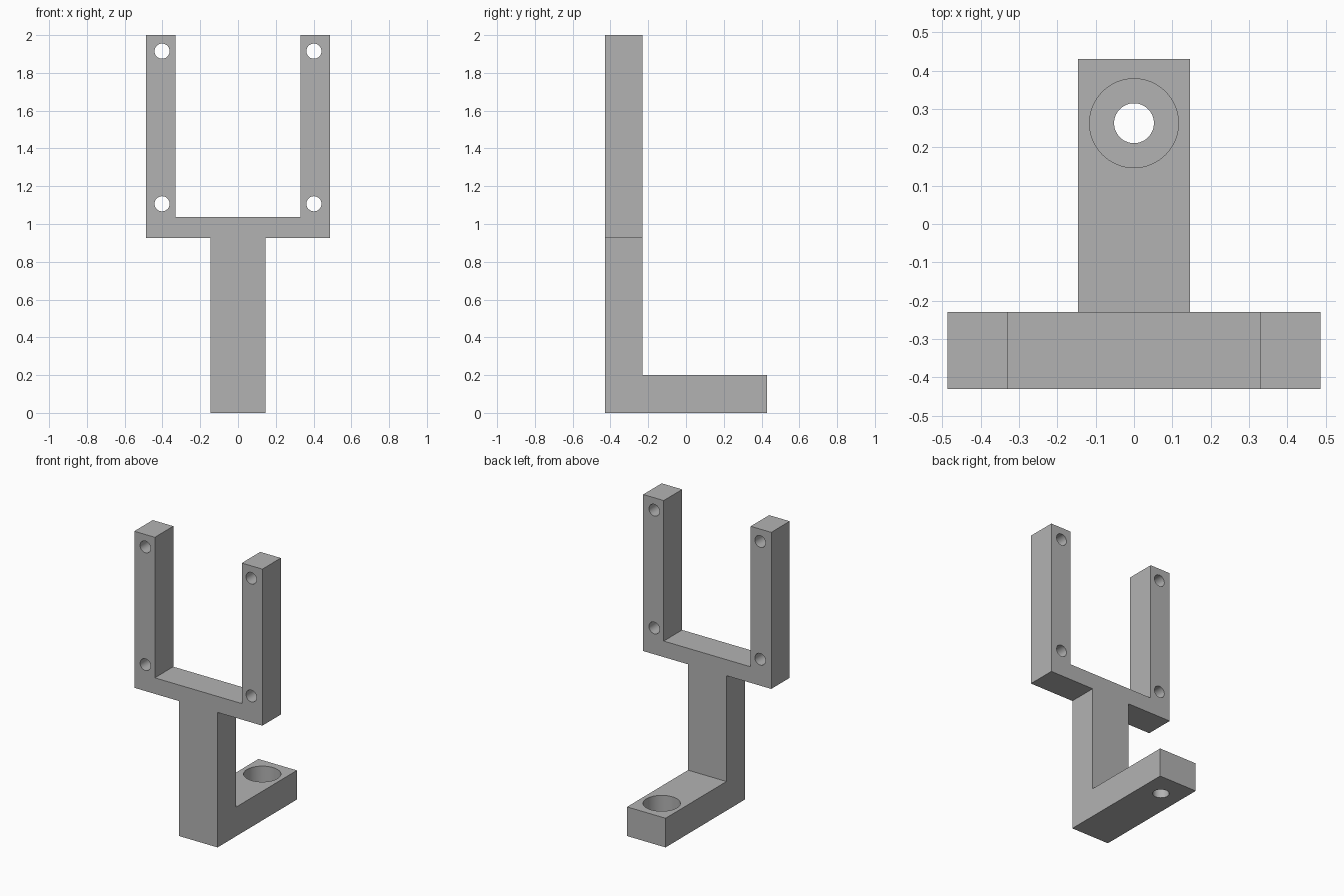
import bpy, bmesh, math
from mathutils import Matrix, Vector

cube = bpy.data.objects.get("Cube")
if cube:
    bpy.data.objects.remove(cube, do_unlink=True)

grey = bpy.data.materials.new("plain_grey")
grey.use_nodes = True
grey.diffuse_color = (0.45, 0.45, 0.45, 1)
grey.node_tree.nodes["Principled BSDF"].inputs["Base Color"].default_value = (0.45, 0.45, 0.45, 1)


def finish(bm, name):
    bmesh.ops.recalc_face_normals(bm, faces=bm.faces)
    mesh = bpy.data.meshes.new(name)
    bm.to_mesh(mesh)
    bm.free()
    mesh.materials.append(grey)
    obj = bpy.data.objects.new(name, mesh)
    bpy.context.collection.objects.link(obj)
    return obj


def extrude_profile(name, points, depth):
    bm = bmesh.new()
    face = bm.faces.new([bm.verts.new(p) for p in points])
    geom = bmesh.ops.extrude_face_region(bm, geom=[face])["geom"]
    moved = [v for v in geom if isinstance(v, bmesh.types.BMVert)]
    bmesh.ops.translate(bm, verts=moved, vec=Vector(depth))
    return finish(bm, name)


def drill(name, center, radius, length, along_y=False):
    bm = bmesh.new()
    turn = Matrix.Rotation(math.pi / 2, 4, 'X') if along_y else Matrix()
    bmesh.ops.create_cone(bm, cap_ends=True, segments=64, radius1=radius, radius2=radius,
                          depth=length, matrix=Matrix.Translation(center) @ turn)
    return finish(bm, name)


def combine(body, tool, operation):
    mod = body.modifiers.new(tool.name, 'BOOLEAN')
    mod.operation, mod.solver, mod.object = operation, 'EXACT', tool
    bpy.context.view_layer.objects.active = body
    bpy.ops.object.modifier_apply(modifier=mod.name)
    bpy.data.objects.remove(tool, do_unlink=True)


front, plate_back, back = -0.43, -0.23, 0.43
stem, arm_in, arm_out = 0.146, 0.33, 0.486

# Forked upright plate: half outline mirrored across the centre
half = [(stem, 0), (stem, 0.926), (arm_out, 0.926), (arm_out, 2), (arm_in, 2), (arm_in, 1.036)]
outline = half + [(-x, z) for x, z in reversed(half)]
bracket = extrude_profile("forked_bracket", [(x, front, z) for x, z in outline],
                          (0, plate_back - front, 0))

# Foot running backwards from the base of the stem
foot = extrude_profile("foot", [(-stem, front, 0), (stem, front, 0),
                                (stem, front, 0.2), (-stem, front, 0.2)], (0, back - front, 0))
combine(bracket, foot, 'UNION')

# Four screw holes through the fork arms
for side in (-1, 1):
    for z in (1.107, 1.915):
        combine(bracket, drill("screw_hole", (side * 0.402, -0.33, z), 0.04, 0.5, True), 'DIFFERENCE')

# Counterbored bolt hole in the foot
combine(bracket, drill("bolt_hole", (0, 0.263, 0.1), 0.052, 0.5), 'DIFFERENCE')
combine(bracket, drill("counterbore", (0, 0.263, 0.27), 0.116, 0.4), 'DIFFERENCE')

# Smooth hole walls, sharp edges
bpy.ops.object.select_all(action='DESELECT')
bracket.select_set(True)
bpy.context.view_layer.objects.active = bracket
bpy.ops.object.shade_smooth_by_angle(angle=math.radians(30))
